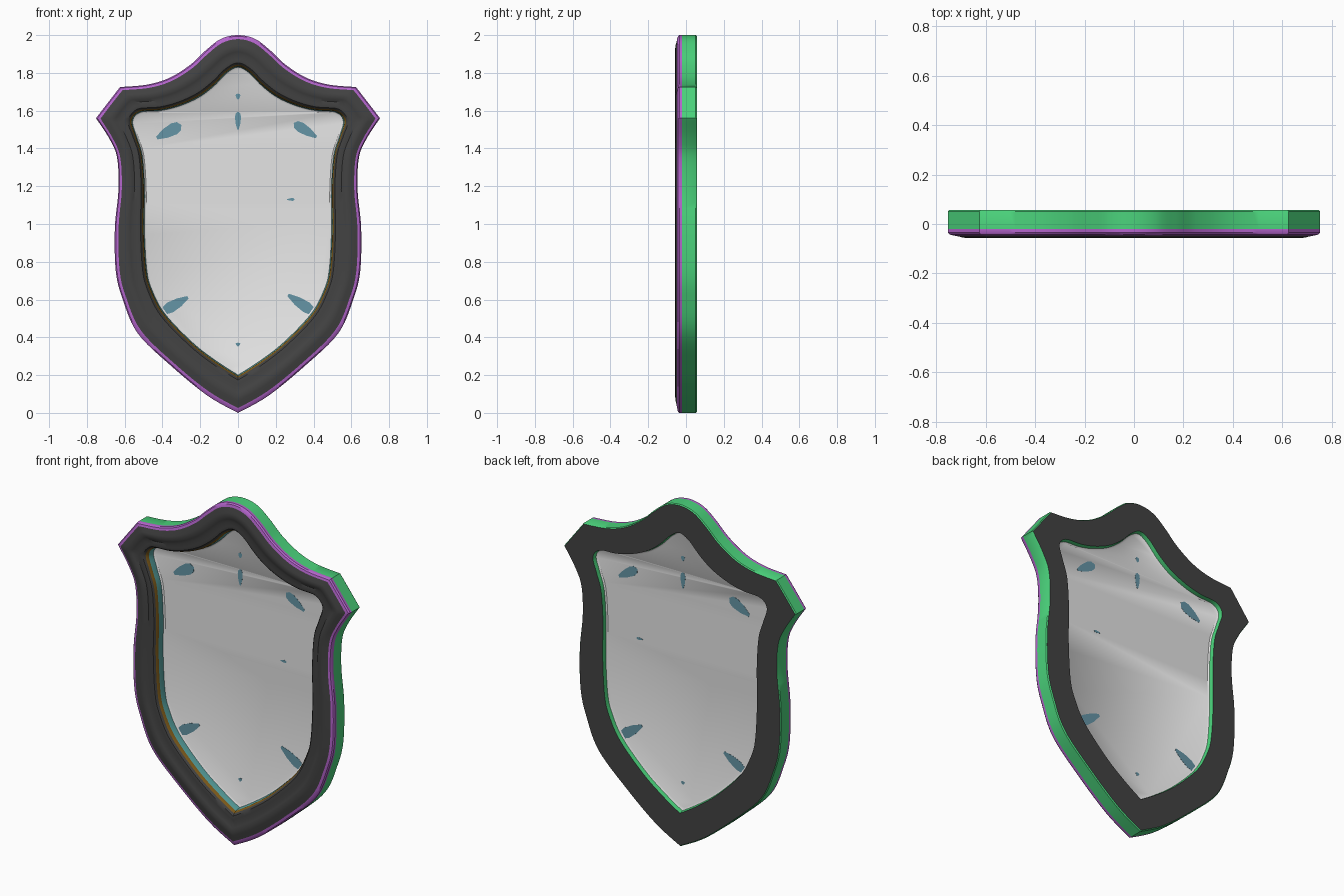
import bpy, bmesh, math
from mathutils import Vector

if "Cube" in bpy.data.objects:
    bpy.data.objects.remove(bpy.data.objects["Cube"])


def material(name, rgb):
    m = bpy.data.materials.new(name)
    m.diffuse_color = (*rgb, 1)
    m.use_nodes = True
    m.node_tree.nodes["Principled BSDF"].inputs["Base Color"].default_value = m.diffuse_color
    return m


DARK = material("charcoal", (0.055, 0.055, 0.055))
GREEN = material("green", (0.07, 0.65, 0.2))
PURPLE = material("purple", (0.46, 0.13, 0.61))
TEAL = material("teal", (0.09, 0.34, 0.33))
BROWN = material("brown", (0.2, 0.1, 0.01))
PALE = material("pale grey", (0.78, 0.78, 0.78))
BLUE = material("slate blue", (0.13, 0.3, 0.38))

# Right half of the outer edge and of the opening, top to bottom
OUTER = [(0, 2), (.09, 1.98), (.17, 1.92), (.25, 1.845), (.36, 1.775), (.48, 1.738),
         (.625, 1.725), (.752, 1.56), (.68, 1.45), (.64, 1.35), (.633, 1.18), (.652, .98),
         (.647, .75), (.61, .6), (.53, .42), (.35, .245), (.16, .09), (0, 0)]
INNER = [(0, 1.835), (.06, 1.805), (.13, 1.735), (.21, 1.675), (.31, 1.63), (.41, 1.605),
         (.52, 1.595), (.563, 1.545), (.54, 1.46), (.51, 1.36), (.498, 1.18), (.5, .98),
         (.488, .76), (.46, .65), (.39, .52), (.24, .365), (.11, .265), (0, .195)]
STEPS = 6


def smooth_loop(half, corners):
    """Mirrored, closed spline through the half profile, sharp at the corners."""
    p = [Vector(q) for q in half]
    p += [Vector((-q.x, q.y)) for q in reversed(p[1:-1])]
    n = len(p)
    sharp = {c % n for c in corners} | {(-c) % n for c in corners}
    out = []
    for i in range(n):
        j = (i + 1) % n
        b, c = p[i], p[j]
        a = b if i in sharp else p[i - 1]
        d = c if j in sharp else p[(j + 1) % n]
        for s in range(STEPS):
            t = s / STEPS
            out.append(0.5 * (2 * b + (c - a) * t + (2 * a - 5 * b + 4 * c - d) * t * t
                              + (3 * b - a - 3 * c + d) * t ** 3))
    return out


outer = smooth_loop(OUTER, {6, 7, 17})
inner = smooth_loop(INNER, {17})


def finish(bm, name, mats, angle=35):
    bmesh.ops.recalc_face_normals(bm, faces=bm.faces)
    me = bpy.data.meshes.new(name)
    bm.to_mesh(me)
    bm.free()
    for m in mats:
        me.materials.append(m)
    ob = bpy.data.objects.new(name, me)
    bpy.context.collection.objects.link(ob)
    bpy.ops.object.select_all(action='DESELECT')
    ob.select_set(True)
    bpy.context.view_layer.objects.active = ob
    bpy.ops.object.shade_smooth_by_angle(angle=math.radians(angle))
    return ob


def sweep(name, section, mats, closed):
    """Section rows: blend from outer to inner, depth y, material of the next strip."""
    bm = bmesh.new()
    rings = [[bm.verts.new((v.x, y, v.y)) for v in
              (o.lerp(i, t) for o, i in zip(outer, inner))] for t, y, _ in section]
    n, k = len(outer), len(section)
    for r in range(k if closed else k - 1):
        a, b = rings[r], rings[(r + 1) % k]
        for i in range(n):
            j = (i + 1) % n
            bm.faces.new((a[i], a[j], b[j], b[i])).material_index = section[r][2]
    if not closed:
        bm.faces.new(rings[0])
        bm.faces.new(rings[-1])
    return finish(bm, name, mats)


# Moulded frame: purple front chamfer, dark front, brown lip, teal and green walls, dark back
sweep("shield_frame", [
    (0, -.02, 2), (0, -.035, 2), (.04, -.043, 2), (.13, -.047, 0), (.22, -.05, 0),
    (.32, -.055, 0), (.42, -.057, 0), (.54, -.053, 0), (.64, -.046, 0), (.78, -.049, 0),
    (.89, -.046, 0), (.95, -.036, 4), (1, -.02, 3), (1.03, .02, 1), (1.03, .032, 1),
    (1, .057, 0), (.03, .057, 1), (0, .051, 1)],
    [DARK, GREEN, PURPLE, TEAL, BROWN], True)

# Pane with a slim raised rim on both faces
sweep("pane", [(1.09, .021, 0), (1.03, .015, 0), (1.03, .034, 0), (1.09, .028, 0)],
      [PALE], False)


# Thin blue glints set through the pane
def glint(name, tail, head, width):
    a, b = Vector(tail), Vector(head)
    d = b - a
    side = Vector((-d.y, d.x)).normalized() * width / 2
    shape = [(0, -.25), (.35, -.8), (.7, -1), (.9, -.75), (1, 0),
             (.9, .75), (.7, 1), (.35, .8), (0, .25)]
    bm = bmesh.new()
    f = bm.faces.new([bm.verts.new((q.x, .0202, q.y)) for q in
                      (a + d * u + side * v for u, v in shape)])
    ext = bmesh.ops.extrude_face_region(bm, geom=[f])
    for v in ext["geom"]:
        if isinstance(v, bmesh.types.BMVert):
            v.co.y = .0288
    finish(bm, name, [BLUE], 20)


glint("glint_upper_left", (-.43, 1.455), (-.3, 1.525), .065)
glint("glint_upper_right", (.415, 1.46), (.295, 1.535), .055)
glint("glint_lower_left", (-.265, .612), (-.4, .535), .06)
glint("glint_lower_right", (.265, .625), (.405, .53), .06)
glint("glint_centre", (0, 1.5), (0, 1.595), .032)
glint("glint_top_dot", (0, 1.66), (0, 1.69), .025)
glint("glint_bottom_dot", (0, .352), (0, .372), .025)
glint("glint_side_dot", (.26, 1.13), (.3, 1.13), .015)
